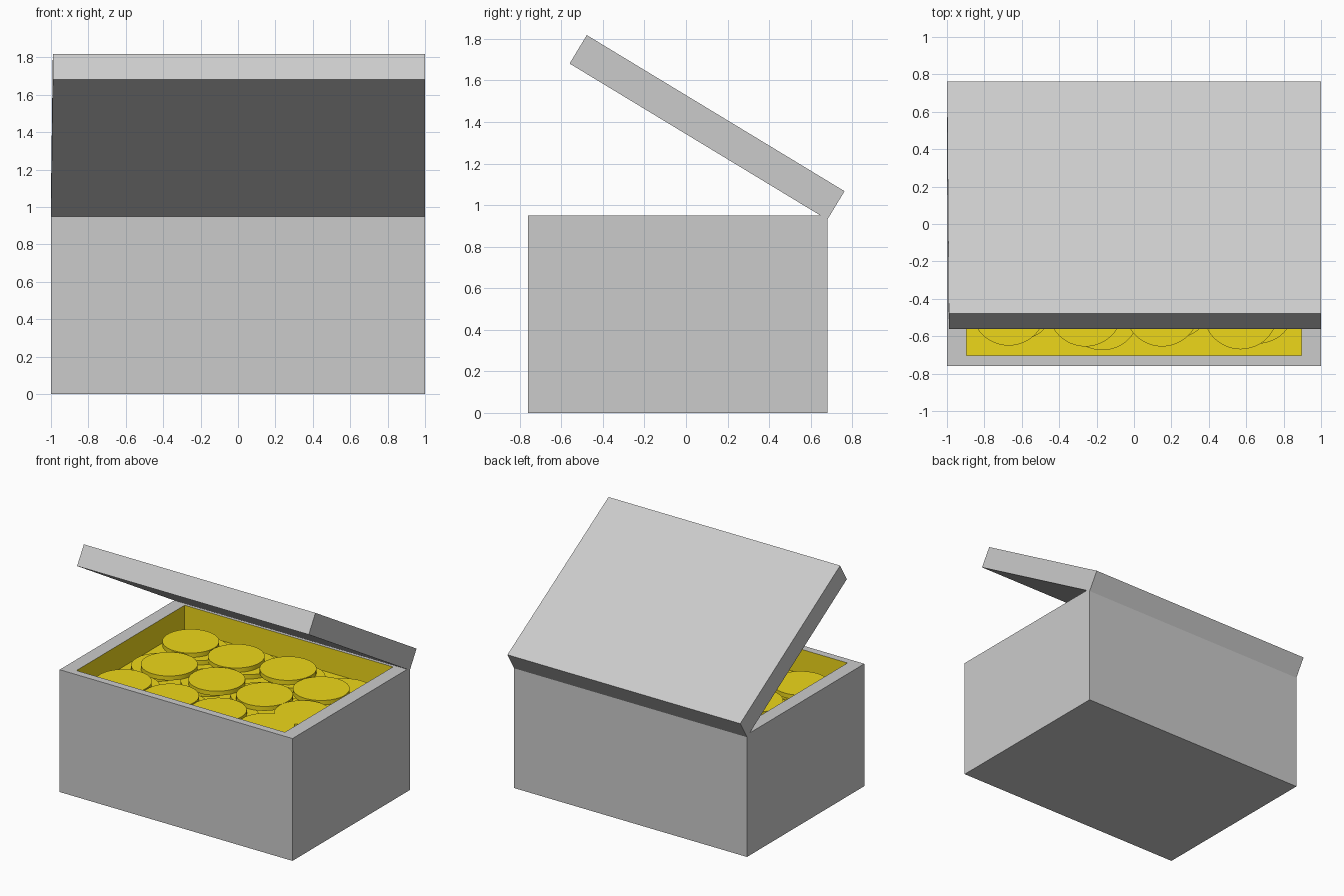
import bpy, bmesh, math
from mathutils import Matrix, Vector

if "Cube" in bpy.data.objects:
    bpy.data.objects.remove(bpy.data.objects["Cube"])

gold = bpy.data.materials.new("gold")
gold.diffuse_color = (0.85, 0.68, 0.01, 1)
gold.use_nodes = True
gold.node_tree.nodes["Principled BSDF"].inputs["Base Color"].default_value = gold.diffuse_color
grey = bpy.data.materials.new("grey")
grey.diffuse_color = (0.8, 0.8, 0.8, 1)
grey.use_nodes = True
grey.node_tree.nodes["Principled BSDF"].inputs["Base Color"].default_value = grey.diffuse_color


def add_object(name, bm, *materials):
    bmesh.ops.recalc_face_normals(bm, faces=bm.faces)
    mesh = bpy.data.meshes.new(name)
    bm.to_mesh(mesh)
    bm.free()
    for m in materials:
        mesh.materials.append(m)
    ob = bpy.data.objects.new(name, mesh)
    bpy.context.collection.objects.link(ob)
    return ob


def box(lo, hi):
    lo, hi = Vector(lo), Vector(hi)
    bm = bmesh.new()
    bmesh.ops.create_cube(bm, size=1, matrix=Matrix.Translation((lo + hi) / 2)
                          @ Matrix.Diagonal((*(hi - lo), 1)))
    return bm


# Chest body: box with a gold-lined recess in the top
FLOOR = 0.76
bm = box((-1, -0.76, 0), (1, 0.68, 0.95))
top = max(bm.faces, key=lambda f: f.calc_center_median().z)
bmesh.ops.inset_region(bm, faces=[top], thickness=0.08)
for v in top.verts:
    v.co.x = math.copysign(0.895, v.co.x)
outside = set(bm.faces) - {top}
pit = bmesh.ops.extrude_discrete_faces(bm, faces=[top])["faces"][0]
for v in pit.verts:
    v.co.z = FLOOR
for f in bm.faces:
    f.material_index = 0 if f in outside else 1
add_object("chest_body", bm, grey, gold)

# Lid: slab hinged open at the back edge, front left corner slightly tucked in
bm = box((-1, -1.45, 0), (1, 0, 0.16))
for v in bm.verts:
    if v.co.x < 0 and v.co.y < -1:
        v.co.x = -0.99
lid = add_object("lid", bm)
lid.location = (0, 0.68, 0.93)
lid.rotation_euler.x = math.radians(-31.2)

# Coins: two loose layers lying on the recess floor
upper = [(-0.67, -0.45), (-0.26, -0.455), (0.15, -0.455), (0.57, -0.47),
         (-0.57, -0.03), (-0.15, -0.045), (0.27, -0.06), (0.66, -0.15),
         (-0.665, 0.37), (-0.26, 0.35), (0.157, 0.39), (0.54, 0.25)]
lower = [(-0.62, -0.42), (-0.17, -0.475), (0.22, -0.41), (0.66, -0.44),
         (-0.66, -0.02), (-0.23, -0.03), (0.19, -0.02), (0.61, -0.03),
         (-0.58, 0.37), (-0.17, 0.37), (0.24, 0.38), (0.65, 0.38)]
THICK = 0.034
for layer, spots in enumerate((lower, upper)):
    for i, (x, y) in enumerate(spots):
        bm = bmesh.new()
        z = FLOOR + THICK * (layer + 0.5) + 0.001 * (layer + 1)
        bmesh.ops.create_cone(bm, cap_ends=True, segments=48, radius1=0.2,
                              radius2=0.2, depth=THICK,
                              matrix=Matrix.Translation((x, y, z)))
        coin = add_object(f"coin_{layer}_{i}", bm, gold)
        bpy.ops.object.select_all(action='DESELECT')
        coin.select_set(True)
        bpy.context.view_layer.objects.active = coin
        bpy.ops.object.shade_smooth_by_angle()
